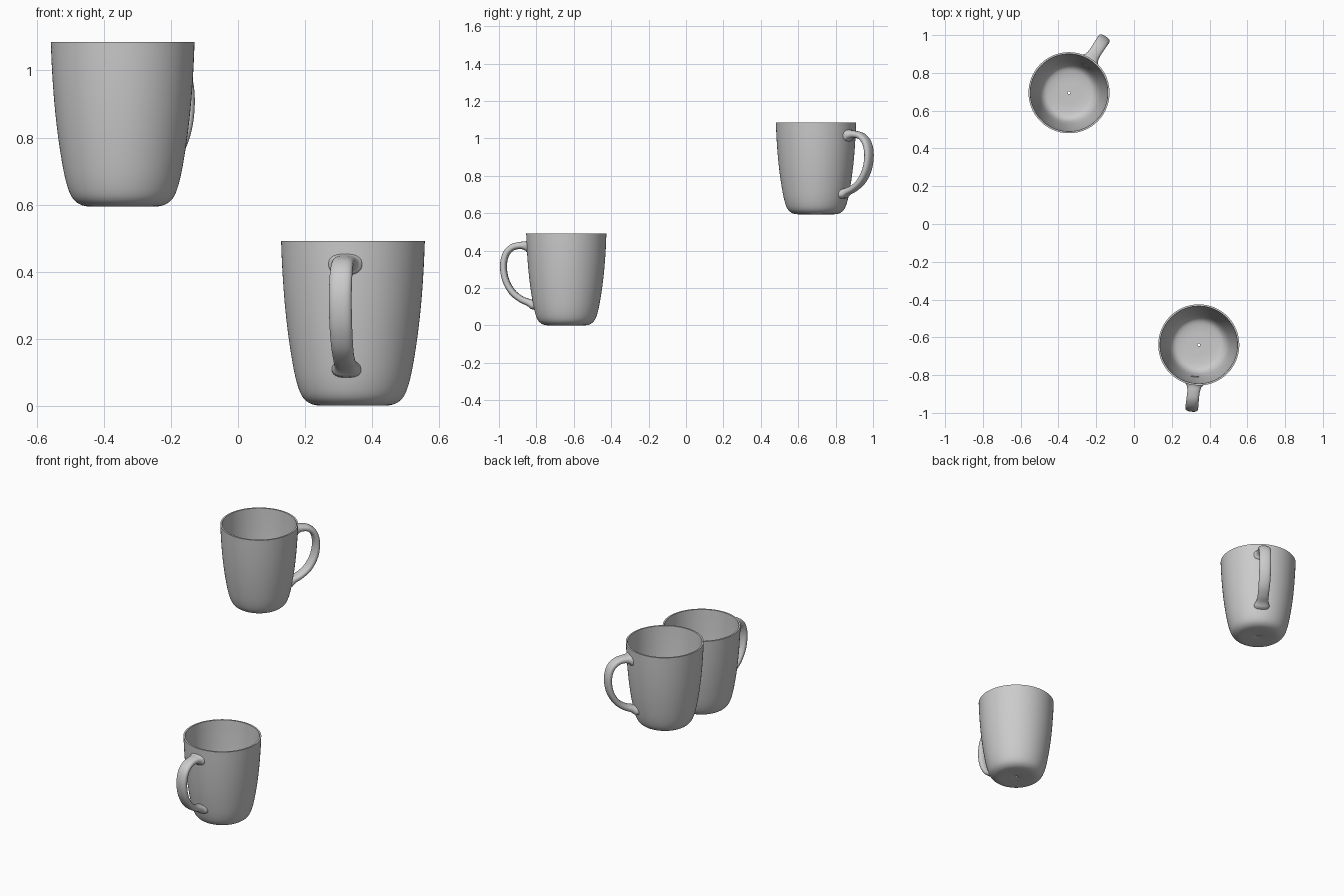
import bpy, bmesh, math
from mathutils import Vector

if "Cube" in bpy.data.objects:
    bpy.data.objects.remove(bpy.data.objects["Cube"])

OUTER = [(0.007, 0.006), (0.03, 0.002), (0.075, 0), (0.108, 0.001), (0.132, 0.009), (0.151, 0.027),
         (0.165, 0.06), (0.178, 0.115), (0.193, 0.21), (0.204, 0.31), (0.211, 0.41), (0.2145, 0.491)]
INNER = [(0.205, 0.491), (0.201, 0.41), (0.194, 0.31), (0.183, 0.21), (0.168, 0.115), (0.155, 0.062),
         (0.141, 0.035), (0.12, 0.02), (0.08, 0.013), (0.03, 0.012), (0.007, 0.012)]
# handle centreline: radius, height, half width, half thickness
HANDLE = [(0.205, 0.424, 0.052, 0.036), (0.222, 0.426, 0.039, 0.024), (0.25, 0.427, 0.033, 0.019),
          (0.29, 0.417, 0.033, 0.018), (0.324, 0.382, 0.034, 0.018), (0.338, 0.32, 0.034, 0.018),
          (0.327, 0.245, 0.034, 0.018), (0.292, 0.18, 0.033, 0.018), (0.245, 0.141, 0.032, 0.018),
          (0.202, 0.122, 0.034, 0.02), (0.172, 0.108, 0.045, 0.028)]


def smooth_path(points, steps):
    """Catmull-Rom through the given points."""
    pts = [Vector(p) for p in points]
    pts = [pts[0] * 2 - pts[1]] + pts + [pts[-1] * 2 - pts[-2]]
    out = []
    for a, b, c, d in zip(pts, pts[1:], pts[2:], pts[3:]):
        for i in range(steps):
            t = i / steps
            out.append(0.5 * (2 * b + (c - a) * t + (2 * a - 5 * b + 4 * c - d) * t * t
                              + (3 * b - a - 3 * c + d) * t ** 3))
    return out + [pts[-2]]


def wall_radius(z):
    for (r0, z0), (r1, z1) in zip(OUTER[3:], OUTER[4:]):
        if z <= z1:
            return r0 + (r1 - r0) * (z - z0) / (z1 - z0)
    return OUTER[-1][0]


def bridge(bm, rings, closed=False):
    pairs = list(zip(rings, rings[1:])) + ([(rings[-1], rings[0])] if closed else [])
    for a, b in pairs:
        for i in range(len(a)):
            j = (i + 1) % len(a)
            bm.faces.new((a[i], a[j], b[j], b[i]))


def finish(bm, name, location, angle):
    bmesh.ops.recalc_face_normals(bm, faces=bm.faces)
    mesh = bpy.data.meshes.new(name)
    bm.to_mesh(mesh)
    bm.free()
    obj = bpy.data.objects.new(name, mesh)
    bpy.context.collection.objects.link(obj)
    obj.location = location
    obj.rotation_euler.z = math.radians(angle)
    bpy.ops.object.select_all(action='DESELECT')
    obj.select_set(True)
    bpy.context.view_layer.objects.active = obj
    bpy.ops.object.shade_smooth_by_angle(angle=math.radians(50))


def make_cup(name, location, angle, sides=96):
    # thin-walled lathed body with a pinhole at the centre of the base
    bm = bmesh.new()
    rings = []
    for r, z in smooth_path(OUTER, 4) + smooth_path(INNER, 4):
        rings.append([bm.verts.new((r * math.cos(2 * math.pi * i / sides),
                                    r * math.sin(2 * math.pi * i / sides), z)) for i in range(sides)])
    bridge(bm, rings, closed=True)
    finish(bm, name, location, angle)


def make_handle(name, location, angle, sides=24):
    # rounded strap swept along the loop, flared and fitted to the wall at both ends
    bm = bmesh.new()
    path = smooth_path(HANDLE, 5)
    rings = []
    for k, (r, z, w, t) in enumerate(path):
        a, b = path[max(k - 1, 0)], path[min(k + 1, len(path) - 1)]
        tangent = Vector((b[0] - a[0], b[1] - a[1])).normalized()
        ring = []
        for i in range(sides):
            c, s = math.cos(2 * math.pi * i / sides), math.sin(2 * math.pi * i / sides)
            y = w * math.copysign(abs(c) ** 0.8, c)
            n = t * math.copysign(abs(s) ** 0.8, s)
            x, h = r - tangent.y * n, z + tangent.x * n
            if k in (0, len(path) - 1):
                x = math.sqrt(wall_radius(h) ** 2 - y * y) - 0.004
            ring.append(bm.verts.new((x, y, h)))
        rings.append(ring)
    bridge(bm, rings)
    finish(bm, name, location, angle)


for label, location, angle in (("lower_mug", (0.343, -0.64, 0), 263.6),
                               ("upper_mug", (-0.344, 0.695, 0.594), 57)):
    make_cup(label + "_body", location, angle)
    make_handle(label + "_handle", location, angle)
